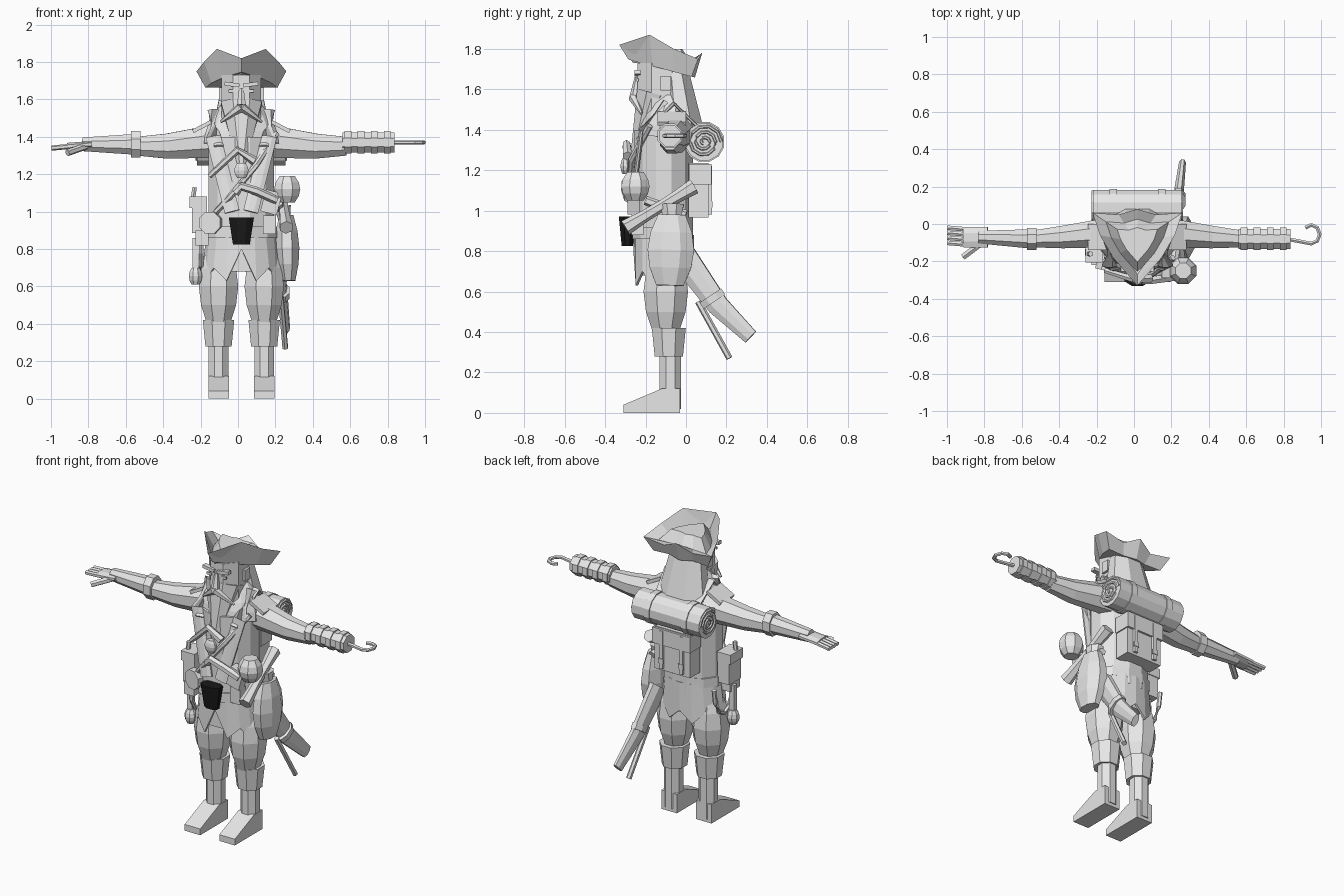
import bpy, bmesh
from math import pi, sin, cos, radians
from mathutils import Vector, Matrix

cube = bpy.data.objects.get("Cube")
if cube:
    bpy.data.objects.remove(cube, do_unlink=True)

BODY_CENTRE = Vector((.018, 0, 0))
RIGHT, DEPTH, UP = Vector((1, 0, 0)), Vector((0, 1, 0)), Vector((0, 0, 1))


def material(name, value):
    mat = bpy.data.materials.new(name)
    mat.use_nodes = True
    colour = (value, value, value, 1)
    mat.diffuse_color = colour
    for node in mat.node_tree.nodes:
        if node.type == 'BSDF_PRINCIPLED':
            node.inputs["Base Color"].default_value = colour
    return mat


GREY = material("light grey", .8)
BLACK = material("black", .01)


def finish(name, bm, mat=GREY):
    bmesh.ops.recalc_face_normals(bm, faces=bm.faces)
    mesh = bpy.data.meshes.new(name)
    bm.to_mesh(mesh)
    bm.free()
    mesh.materials.append(mat)
    obj = bpy.data.objects.new(name, mesh)
    obj.location = BODY_CENTRE
    bpy.context.collection.objects.link(obj)
    return obj


def pair(obj):
    obj.modifiers.new("both sides", 'MIRROR')
    return obj


def loft(name, rings, mat=GREY, caps=True):
    bm = bmesh.new()
    loops = [[bm.verts.new(point) for point in ring] for ring in rings]
    for low, high in zip(loops, loops[1:]):
        for k in range(len(low)):
            bm.faces.new((low[k - 1], low[k], high[k], high[k - 1]))
    if caps:
        bm.faces.new(loops[0])
        bm.faces.new(loops[-1])
    return finish(name, bm, mat)


def straight(t):
    return 1


def belly(t):
    return sin(pi * (.2 + .6 * t))


def taper(end):
    return lambda t: 1 + (end - 1) * t


def limb(name, path, width, depth=None, shape=straight, sides=8, mat=GREY):
    """Faceted shape along a path, its cross-section scaled by a shape rule."""
    points = [Vector(p) for p in path]
    if len(points) == 2:
        points = [points[0].lerp(points[1], k / 4) for k in range(5)]
    depth = depth or width
    last = len(points) - 1
    rings = []
    for i, point in enumerate(points):
        along = (points[min(i + 1, last)] - points[max(i - 1, 0)]).normalized()
        side = along.cross(DEPTH if abs(along.z) > .9 else UP).normalized()
        up = side.cross(along)
        grow = shape(i / last) / cos(pi / sides)
        angles = [2 * pi * (k + .5) / sides for k in range(sides)]
        rings.append([point + grow * (side * width * cos(a) + up * depth * sin(a)) for a in angles])
    return loft(name, rings, mat)


def cord(name, path, radius, shape=straight):
    return limb(name, path, radius, shape=shape, sides=6)


def box(name, centre, size, tilt=0):
    bm = bmesh.new()
    place = Matrix.Translation(centre) @ Matrix.Rotation(radians(tilt), 4, 'Y')
    bmesh.ops.create_cube(bm, size=1, matrix=place @ Matrix.Diagonal((*size, 1)))
    return finish(name, bm)


# Three-cornered hat: an upturned rim, with the other rings derived from it
half = [(0, -.33, 1.82), (.13, -.18, 1.87), (.2, -.06, 1.8),
        (.24, .06, 1.75), (.1, .05, 1.73), (0, .08, 1.78)]
rim = half + [(-x, y, z) for x, y, z in half[-2:0:-1]]


def hat_ring(scale, height, slope=0):
    flat = [(x * scale, (y + .1) * scale - .1) for x, y, z in rim]
    return [(x, y, height - slope * y) for x, y in flat]


loft("hat", [hat_ring(.8, 1.67, slope=.27), rim, hat_ring(.7, 1.73), hat_ring(.45, 1.8)])

# Head, hair and beard
limb("head", [(0, -.12, 1.48), (0, -.12, 1.73)], width=.105, depth=.12)
limb("hair", [(0, -.05, 1.7), (0, -.01, 1.4)], width=.1, depth=.06, shape=taper(1.6))
limb("beard", [(0, -.16, 1.58), (0, -.26, 1.25)], width=.11, depth=.085, shape=taper(.2))
limb("nose", [(0, -.25, 1.57), (0, -.24, 1.66)], width=.024, shape=taper(.5), sides=6)
pair(cord("moustache", [(0, -.26, 1.56), (.11, -.22, 1.48)], .022, taper(.3)))
pair(box("brow", (.05, -.24, 1.68), (.08, .03, .02), tilt=-8))
pair(box("eye", (.05, -.24, 1.645), (.035, .01, .015)))
pair(box("ear", (.11, -.1, 1.63), (.02, .05, .07)))

# Torso, lapels and shoulder pieces
limb("torso", [(0, -.11, .82), (0, -.11, 1.4)], width=.175, depth=.145, sides=12)
limb("shoulders", [(0, -.1, 1.36), (0, -.07, 1.57)], width=.2, depth=.14, shape=cos, sides=12)
limb("belt", [(0, -.115, .86), (0, -.115, .92)], width=.19, depth=.15, sides=12)
pair(limb("lapel", [(.14, -.1, 1.54), (.15, -.22, 1.4), (.05, -.27, 1)], width=.04, depth=.012))
pair(limb("shoulder_strap", [(.12, -.24, 1.35), (.15, -.06, 1.53), (.13, .07, 1.4)],
          width=.025, depth=.01))
pair(box("epaulette", (.21, -.07, 1.455), (.11, .14, .02), tilt=28))

# Coat skirt with a zigzag hem, open at the front
SEGMENTS = 16
waist, hem = [], []
for k in range(SEGMENTS):
    x, y = sin(2 * pi * k / SEGMENTS), -cos(2 * pi * k / SEGMENTS)
    waist.append((.185 * x, .15 * y - .11, .88))
    hem.append((.21 * x, .15 * y - .11, .63 if k % 2 else .7 if k else .8))
skirt = loft("coat_skirt", [waist, hem], caps=False)
skirt.modifiers.new("cloth thickness", 'SOLIDIFY').thickness = .012
limb("hips", [(0, -.11, .68), (0, -.11, .88)], width=.17, depth=.13)

# Legs and boots
LEG = .122
pair(limb("breeches", [(LEG, -.1, .4), (LEG, -.1, .8)], width=.105, depth=.11, shape=belly))
pair(limb("boot_cuff", [(LEG, -.085, .28), (LEG, -.085, .42)], width=.07, shape=taper(1.2)))
pair(limb("boot_shaft", [(LEG, -.077, .02), (LEG, -.077, .3)], width=.053))
sole = [(-.03, 0), (-.31, 0), (-.31, .04), (-.12, .12), (-.03, .12)]
pair(loft("foot", [[(LEG + edge, y, z) for y, z in sole] for edge in (-.055, .055)]))

# Arms
ARM_Y, ARM_Z = -.08, 1.36
pair(limb("arm", [(.08, -.05, 1.39), (.2, -.05, 1.37), (.4, -.07, 1.35), (.56, ARM_Y, 1.35)],
          width=.09, depth=.1, shape=taper(.5)))

# Gloved right hand
limb("glove_cuff", [(-.54, ARM_Y, ARM_Z), (-.59, ARM_Y, ARM_Z)], width=.058, depth=.07)
limb("glove", [(-.56, ARM_Y, ARM_Z), (-.85, -.07, ARM_Z)], width=.052, depth=.056, shape=taper(.65))
limb("palm", [(-.8, -.07, ARM_Z), (-.93, -.07, 1.35)], width=.055, depth=.018)
for k in range(4):
    y = -.03 - .027 * k
    cord("finger", [(-.9, y, 1.35), (-1.015, y + .01, 1.34)], .012)
cord("thumb", [(-.83, -.1, 1.35), (-.93, -.175, 1.315)], .016)

# Left bracer and hook
limb("bracer", [(.54, ARM_Y, 1.37), (.82, ARM_Y, 1.37)], width=.053)
for x in (.57, .64, .71, .78):
    limb("bracer_band", [(x - .018, ARM_Y, 1.37), (x + .018, ARM_Y, 1.37)], width=.06)
turns = [k * pi / 4 for k in range(-2, 4)]
curl = [(.93 + .045 * cos(a), .05 * sin(a) - .055, 1.37) for a in turns]
cord("hook", [(.8, ARM_Y, 1.37)] + curl, .01)

# Bedroll with spiral ends and straps
ROLL_Y, ROLL_Z, ROLL_END = .09, 1.34, .237
limb("bedroll", [(-ROLL_END, ROLL_Y, ROLL_Z), (ROLL_END, ROLL_Y, ROLL_Z)], width=.092, sides=12)
spiral = []
for k in range(28):
    radius, angle = .085 * (1 - k / 30), k * pi / 5
    spiral.append((ROLL_END, ROLL_Y + radius * cos(angle), ROLL_Z + radius * sin(angle)))
pair(cord("bedroll_spiral", spiral, .007))
pair(limb("bedroll_strap", [(.11, ROLL_Y, ROLL_Z), (.15, ROLL_Y, ROLL_Z)], width=.098, sides=12))

# Backpack
box("backpack", (0, .062, 1.1), (.25, .1, .27))
box("backpack_flap", (0, .07, 1.18), (.265, .11, .1))
pair(box("pack_strap", (.07, .12, 1.1), (.025, .016, .24)))
pair(box("pack_buckle", (.07, .125, 1.03), (.035, .012, .03)))

# Left hip: pouch, rolled case, dagger, scabbard and flask
limb("pouch", [(.25, -.08, .63), (.24, -.07, .98)], width=.065, depth=.115, shape=belly)
limb("pouch_neck", [(.23, -.07, .95), (.22, -.07, 1.03)], width=.03, depth=.04, shape=taper(1.5))
cord("rolled_case", [(.24, -.3, .915), (.21, .04, 1.12)], .034, lambda t: 1 - .3 * sin(pi * t))
cord("dagger", [(.2, -.2, 1.05), (.22, 0, .98)], .02)
limb("scabbard", [(.19, -.02, .78), (.22, .16, .53), (.24, .32, .375)],
     width=.034, depth=.068, shape=taper(.55))
limb("scabbard_band", [(.22, .12, .58), (.22, .14, .55)], width=.038, depth=.064)
cord("thin_blade", [(.21, .06, .55), (.235, .215, .27)], .014)
limb("flask", [(.245, -.25, 1.05), (.245, -.25, 1.19)], width=.07, shape=belly)

# Chest and belt gear
cord("chest_strap", [(.19, -.18, 1.42), (.08, -.27, 1.25), (-.06, -.275, 1.08), (-.18, -.2, .95)], .014)
cord("chest_pistol", [(-.17, -.25, 1.19), (-.02, -.295, 1.33), (.07, -.29, 1.27)], .013, taper(1.7))
limb("pendant", [(0, -.3, 1.18), (0, -.3, 1.26)], width=.038, depth=.024, shape=belly)
cord("belt_pistol", [(-.03, -.29, 1.1), (0, -.3, 1.135), (.08, -.3, 1.11), (.19, -.285, 1.06)], .02)
box("belt_holster", (.16, -.26, 1.05), (.09, .06, .12), tilt=15)
box("small_pouch", (.15, -.24, .93), (.07, .06, .1))
limb("skull_buckle", [(0, -.29, .825), (0, -.29, .97)],
     width=.045, depth=.028, shape=taper(1.5), mat=BLACK)

# Right hip gear
box("hip_case", (-.225, -.14, .98), (.08, .12, .19))
box("hip_case_lid", (-.23, -.14, 1.05), (.095, .13, .06))
cord("hip_handle", [(-.26, -.16, 1.06), (-.25, -.16, 1.13)], .012)
limb("hip_canteen", [(-.17, -.25, .94), (-.16, -.21, .94)], width=.058)
box("hip_pocket", (-.21, -.17, .86), (.07, .1, .08))
box("hanging_strap", (-.245, -.15, .77), (.035, .03, .18))
limb("hanging_bottle", [(-.245, -.15, .61), (-.245, -.15, .7)], width=.036, shape=belly)
arc = [pi + k * pi / 6 for k in range(7)]
cord("rope_loop", [(-.215, .1 * cos(a) - .1, .87 + .18 * sin(a)) for a in arc], .012)
